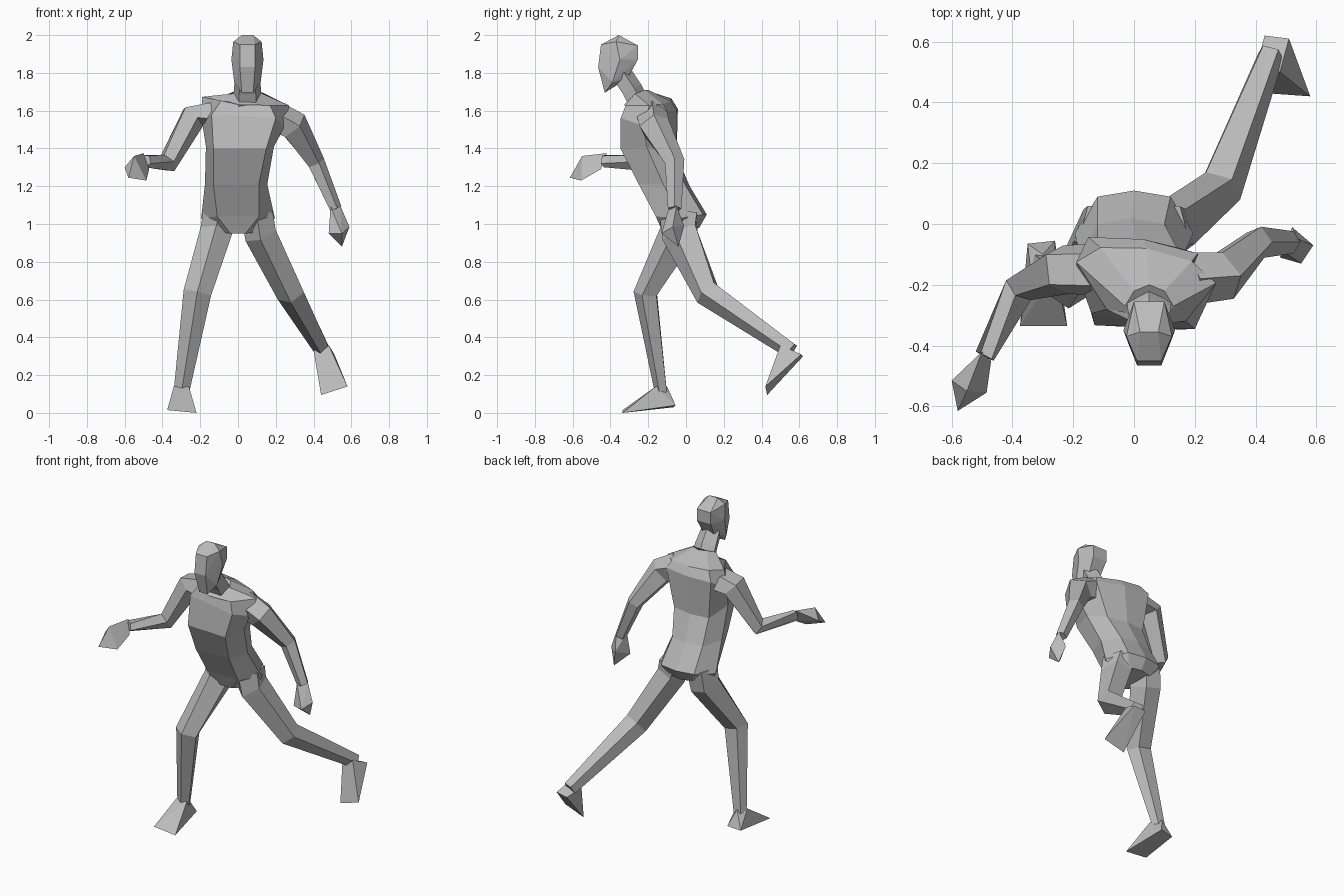
import bpy, bmesh, math
from mathutils import Vector

old = bpy.data.objects.get("Cube")
if old:
    bpy.data.objects.remove(old, do_unlink=True)

grey = bpy.data.materials.new("plain grey")
grey.use_nodes = True
colour = (.5, .5, .5, 1)
grey.diffuse_color = colour
for node in grey.node_tree.nodes:
    if node.type == 'BSDF_PRINCIPLED':
        node.inputs["Base Color"].default_value = colour


def finish(name, bm):
    """Turn a bmesh into a flat-shaded object."""
    bmesh.ops.recalc_face_normals(bm, faces=bm.faces)
    mesh = bpy.data.meshes.new(name)
    bm.to_mesh(mesh)
    bm.free()
    mesh.materials.append(grey)
    obj = bpy.data.objects.new(name, mesh)
    bpy.context.scene.collection.objects.link(obj)
    return obj


def loft(name, rings):
    """Skin a list of equal-sized rings and cap both ends."""
    bm = bmesh.new()
    loops = [[bm.verts.new(point) for point in ring] for ring in rings]
    for low, high in zip(loops, loops[1:]):
        count = len(low)
        for i in range(count):
            j = (i + 1) % count
            bm.faces.new((low[i], low[j], high[j], high[i]))
    bm.faces.new(loops[0])
    bm.faces.new(loops[-1])
    return finish(name, bm)


def limb(name, stations, side_axis, sides=5):
    """Tapered tube: each station is x, y, z, radius along side axis, other radius."""
    centres = [Vector(s[:3]) for s in stations]
    rings = []
    for i, (centre, station) in enumerate(zip(centres, stations)):
        before = centres[max(i - 1, 0)]
        after = centres[min(i + 1, len(centres) - 1)]
        along = (after - before).normalized()
        side = Vector(side_axis)
        side = (side - along * side.dot(along)).normalized()
        other = along.cross(side)
        ring = []
        for k in range(sides):
            angle = math.tau * (k + .25) / sides
            ring.append(centre + side * station[3] * math.cos(angle)
                        + other * station[4] * math.sin(angle))
        rings.append(ring)
    return loft(name, rings)


def hull(name, points):
    """Faceted solid wrapped around a few corner points."""
    bm = bmesh.new()
    for point in points:
        bm.verts.new(point)
    result = bmesh.ops.convex_hull(bm, input=bm.verts)
    spare = [e for e in result["geom_interior"] if isinstance(e, bmesh.types.BMVert)]
    bmesh.ops.delete(bm, geom=spare, context='VERTS')
    return finish(name, bm)


def torso_ring(middle, front, side, back, yaw=0, roll=0):
    """Seven-point ring; front, side and back are each half width, y, z."""
    offsets = [(-front[0], front), (front[0], front), (side[0], side),
               (back[0], back), (0, (0, back[1] + .02, back[2])),
               (-back[0], back), (-side[0], side)]
    return [(middle + x, p[1] - yaw * x, p[2] - roll * x) for x, p in offsets]


# Torso, from crotch to neck base
loft("torso", [
    torso_ring(0, (.04, -.12, .95), (.15, -.03, .96), (.08, .05, .98)),
    torso_ring(0, (.11, -.16, 1.04), (.195, -.03, 1.03), (.12, .09, 1.05)),
    torso_ring(-.01, (.12, -.25, 1.21), (.165, -.12, 1.21), (.11, 0, 1.2)),
    torso_ring(.01, (.14, -.34, 1.4), (.18, -.2, 1.41), (.13, -.07, 1.36), .05),
    torso_ring(.03, (.17, -.32, 1.57), (.22, -.19, 1.53), (.18, -.07, 1.6), .15, .05),
    torso_ring(.04, (.13, -.3, 1.64), (.23, -.16, 1.65), (.15, -.1, 1.65), .15, .1),
    torso_ring(.05, (.04, -.33, 1.63), (.08, -.27, 1.69), (.05, -.22, 1.71)),
])

# Neck and head
limb("neck", [(.05, -.25, 1.63, .08, .06), (.05, -.29, 1.71, .075, .06),
              (.05, -.35, 1.8, .065, .06)], (1, 0, 0))
half_head = [(.03, -.355, 2), (.04, -.45, 1.95), (.075, -.37, 1.965),
             (.05, -.255, 1.945), (.085, -.35, 1.87), (.04, -.465, 1.83),
             (.05, -.255, 1.87), (.07, -.39, 1.75), (.03, -.43, 1.695),
             (.04, -.31, 1.77)]
hull("head", [(.05 + flip * x, y, z) for x, y, z in half_head for flip in (-1, 1)])

# Legs, the right one standing and the left one trailing
limb("right_leg", [(-.1, -.03, 1.05, .09, .11), (-.115, -.035, .95, .09, .105),
                   (-.215, -.21, .635, .078, .068), (-.3, -.13, .11, .043, .035)],
     (1, 0, 0))
limb("left_leg", [(.1, -.03, 1.05, .09, .11), (.12, -.025, .95, .09, .105),
                  (.28, .115, .635, .078, .075), (.45, .56, .33, .045, .045)],
     (1, 0, 0))

# Wedge feet
hull("right_foot", [(-.34, -.15, .14), (-.26, -.16, .14), (-.3, -.1, .14),
                    (-.35, -.065, .03), (-.26, -.055, .04),
                    (-.375, -.335, .015), (-.22, -.335, 0)])
hull("left_foot", [(.4, .51, .33), (.48, .5, .36), (.43, .62, .3),
                   (.51, .61, .31), (.44, .43, .095), (.58, .42, .14)])

# Arms, the right one reaching forward and the left one hanging back
limb("right_arm", [(-.13, -.15, 1.58, .09, .08), (-.24, -.15, 1.57, .085, .075),
                   (-.375, -.21, 1.32, .055, .055), (-.49, -.435, 1.335, .035, .035)],
     (0, 1, 0))
limb("left_arm", [(.18, -.18, 1.57, .09, .09), (.29, -.17, 1.52, .085, .085),
                  (.41, -.06, 1.325, .055, .05), (.515, -.06, 1.08, .038, .035)],
     (0, 1, 0))

# Mitten hands
hull("right_hand", [(-.5, -.42, 1.375), (-.47, -.45, 1.29), (-.6, -.515, 1.3),
                    (-.58, -.615, 1.245), (-.485, -.555, 1.23), (-.55, -.55, 1.36)])
hull("left_hand", [(.49, -.09, 1.09), (.54, -.05, 1.1), (.48, -.11, .95),
                   (.52, -.01, .99), (.59, -.07, .985), (.55, -.13, .95),
                   (.55, -.04, .88)])
